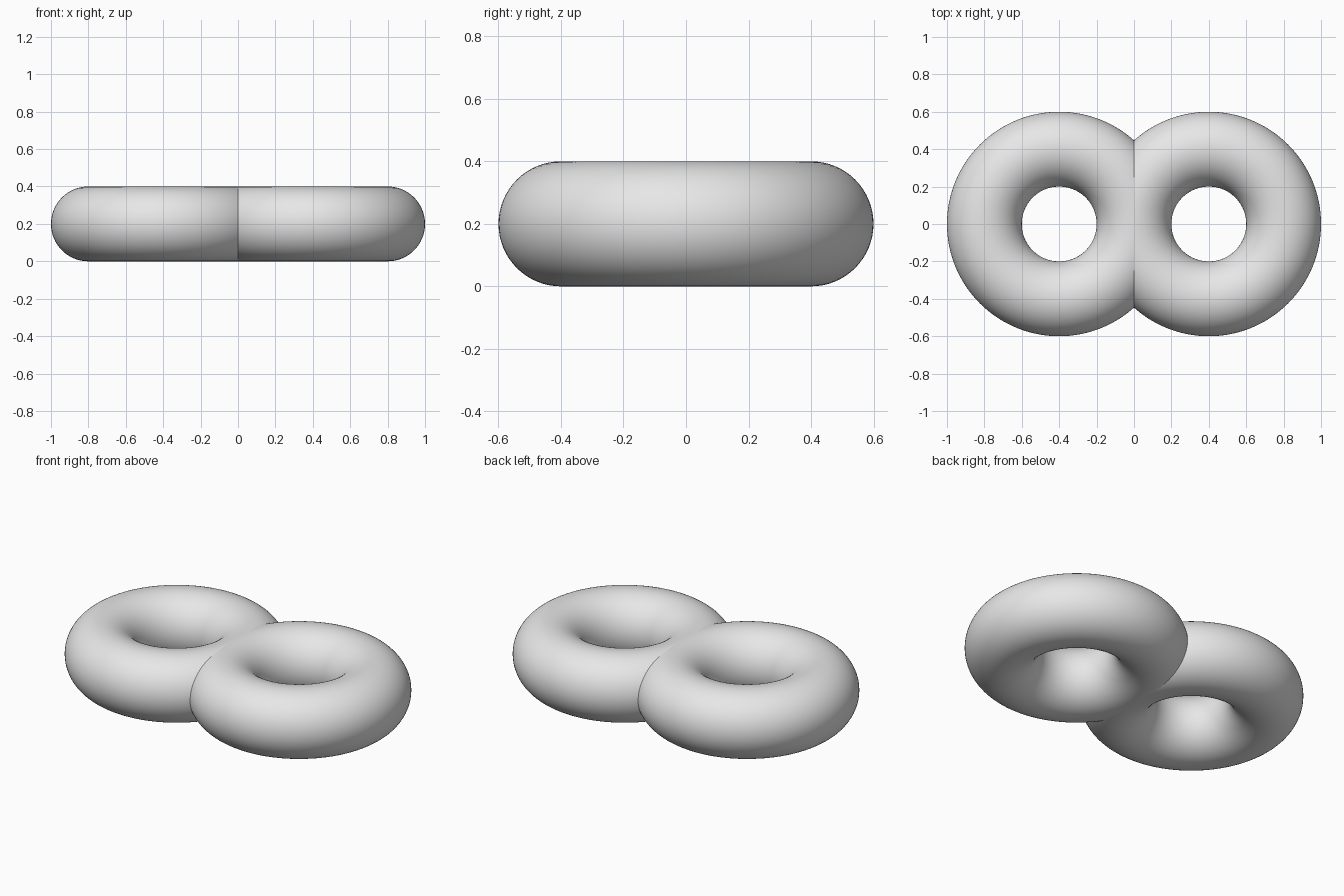
import bpy
import math

# Remove the default cube if present
cube = bpy.data.objects.get("Cube")
if cube:
    bpy.data.objects.remove(cube, do_unlink=True)

RING_RADIUS = 0.4
TUBE_RADIUS = 0.2

# Plain grey material
grey = bpy.data.materials.new("light_grey")
grey.use_nodes = True
colour = (0.8, 0.8, 0.8, 1.0)
grey.diffuse_color = colour
grey.node_tree.nodes["Principled BSDF"].inputs["Base Color"].default_value = colour

# Two equal rings whose tubes share the middle of the model
for name, side in (("left_ring", 1), ("right_ring", -1)):
    bpy.ops.mesh.primitive_torus_add(
        major_radius=RING_RADIUS, minor_radius=TUBE_RADIUS,
        major_segments=128, minor_segments=64,
        location=(side * RING_RADIUS, 0, TUBE_RADIUS))
    ring = bpy.context.object
    ring.name = name
    ring.data.materials.append(grey)
    bpy.ops.object.shade_smooth_by_angle(angle=math.radians(30))
